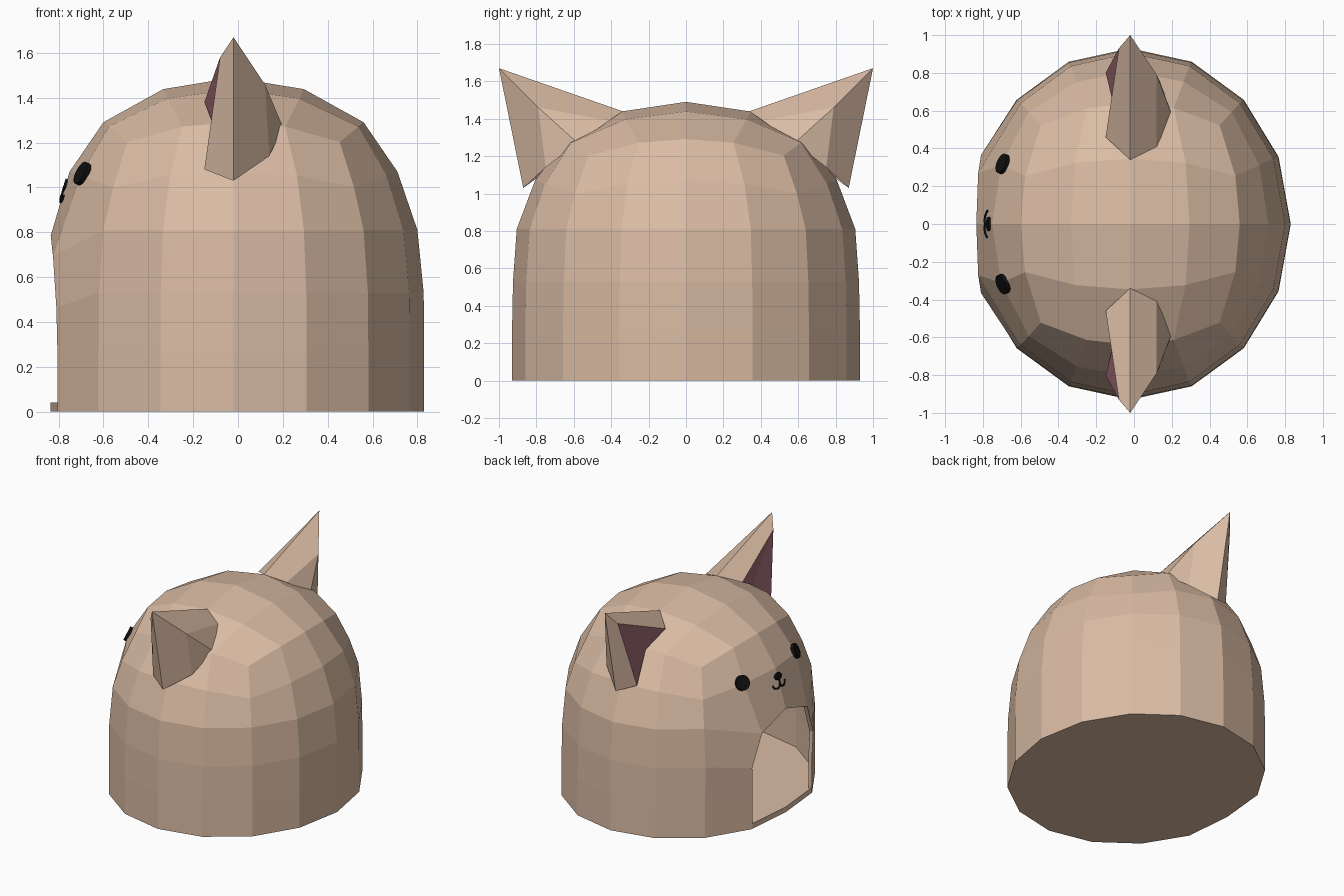
import bpy, bmesh, math
from mathutils import Vector
from mathutils.bvhtree import BVHTree

if "Cube" in bpy.data.objects:
    bpy.data.objects.remove(bpy.data.objects["Cube"])

CX = -0.02  # centre line of the shell and ears


def material(name, rgb):
    m = bpy.data.materials.new(name)
    m.diffuse_color = (*rgb, 1)
    m.use_nodes = True
    m.node_tree.nodes["Principled BSDF"].inputs["Base Color"].default_value = m.diffuse_color
    return m


TAN = material("tan", (0.70, 0.50, 0.37))
PINK = material("pink", (0.36, 0.15, 0.18))
BLACK = material("black", (0.005, 0.005, 0.005))


def add(name, data, *mats):
    ob = bpy.data.objects.new(name, data)
    bpy.context.collection.objects.link(ob)
    for m in mats:
        data.materials.append(m)
    return ob


def mesh_from(name, verts, faces, *mats):
    me = bpy.data.meshes.new(name)
    me.from_pydata(verts, [], faces)
    bm = bmesh.new()
    bm.from_mesh(me)
    bmesh.ops.recalc_face_normals(bm, faces=bm.faces)
    bm.to_mesh(me)
    bm.free()
    return add(name, me, *mats)


def mirror_y(ob):
    m = ob.modifiers.new("mirror", 'MIRROR')
    m.use_axis = (False, True, False)


def ring_point(k, rx, ry, z):
    a = math.radians(22.5 * k)
    return Vector((CX + rx * math.cos(a), ry * math.sin(a), z))


# Shell: upper half of a 4x4 quad sphere, with its rim extruded to the ground
bm = bmesh.new()
bmesh.ops.create_cube(bm, size=2)
bmesh.ops.subdivide_edges(bm, edges=bm.edges[:], cuts=3, use_grid_fill=True)
bmesh.ops.delete(bm, geom=[v for v in bm.verts if v.co.z < -0.1], context='VERTS')
for v in bm.verts:
    middle_row = abs(v.co.z - 0.5) < 0.01
    d = Vector([math.tan(c * math.pi / 4) for c in v.co]).normalized()
    s = 0.965 if middle_row else 1
    v.co = (CX + 0.82 * s * d.x, 0.905 * s * d.y, 0.81 + 0.68 * d.z)


def column(v, rx, ry):
    return round(math.degrees(math.atan2(v.co.y / ry, (v.co.x - CX) / rx)) / 22.5) % 16


rows = [(0.82, 0.905, 0.81), (0.848, 0.925, 0.53), (0.85, 0.93, 0.27), (0.85, 0.93, 0.0)]
grid = {}
for i, (rx, ry, z) in enumerate(rows):
    edges = [e for e in bm.edges if e.is_boundary]
    if i:
        geom = bmesh.ops.extrude_edge_only(bm, edges=edges)["geom"]
        ring = [g for g in geom if isinstance(g, bmesh.types.BMVert)]
    else:
        ring = list({v for e in edges for v in e.verts})
    for v in ring:
        k = column(v, rx, ry)
        v.co = ring_point(k, rx, ry, z)
        grid[i, k] = v

# Arched doorway on the -x side
grid[0, 8].co = (-0.835, 0, 0.785)
for k, s in ((7, 1), (9, -1)):
    grid[0, k].co = (-0.825, 0.27 * s, 0.695)
    grid[1, k].co = (-0.81, 0.365 * s, 0.465)
bmesh.ops.delete(bm, geom=[grid[i, 8] for i in (1, 2, 3)], context='VERTS')
bmesh.ops.recalc_face_normals(bm, faces=bm.faces)
if max(bm.faces, key=lambda f: f.calc_center_median().z).normal.z < 0:
    bmesh.ops.reverse_faces(bm, faces=bm.faces[:])
surface = BVHTree.FromBMesh(bm)
me = bpy.data.meshes.new("shell")
bm.to_mesh(me)
bm.free()
shell = add("shell", me, TAN)
sol = shell.modifiers.new("wall", 'SOLIDIFY')
sol.thickness, sol.offset = 0.025, -1

# Floor slab with the door sill
base = [ring_point(k, 0.846, 0.926, 0) for k in range(16)]
base[8].x = -0.835
mesh_from("floor", base + [p + Vector((0, 0, 0.04)) for p in base],
          [range(16), range(16, 32)] +
          [(k, (k + 1) % 16, 16 + (k + 1) % 16, 16 + k) for k in range(16)], TAN)

# Ears: folded back, open pink front
ear = [(CX, 1.0, 1.67),                              # 0 tip
       (CX, 0.34, 1.44), (0.12, 0.41, 1.39),         # 1-2 upper base
       (0.20, 0.58, 1.27), (0.14, 0.75, 1.14),       # 3-4 back base
       (CX, 0.87, 1.03), (0.12, 0.79, 1.46),         # 5 outer base, 6 back bulge
       (-0.15, 0.46, 1.38), (-0.15, 0.80, 1.08),     # 7-8 front base
       (-0.08, 0.93, 1.58), (-0.11, 0.64, 1.28)]     # 9 inner tip, 10 inner base
ears = mesh_from("ears", ear, [(0, 1, 2, 6), (6, 2, 3), (6, 3, 4), (0, 6, 4, 5),
                               (0, 9, 7, 1), (0, 5, 8, 9), (9, 8, 10), (9, 10, 7)], TAN, PINK)
for p in ears.data.polygons[-2:]:
    p.material_index = 1
mirror_y(ears)


def on_face(y, z, lift=0.004):
    hit = surface.ray_cast(Vector((-2, y, z)), Vector((1, 0, 0)))[0]
    return hit - Vector((lift, 0, 0))


def disc(name, centre, normal, ry, rz):
    bm = bmesh.new()
    bmesh.ops.create_cone(bm, cap_ends=True, segments=20, radius1=1, radius2=1, depth=0.03)
    q = Vector(normal).to_track_quat('Z', 'Y')
    for v in bm.verts:
        v.co = q @ Vector((v.co.x * ry, v.co.y * rz, v.co.z)) + Vector(centre)
    me = bpy.data.meshes.new(name)
    bm.to_mesh(me)
    bm.free()
    return add(name, me, BLACK)


# Eyes and nose
mirror_y(disc("eyes", on_face(0.317, 1.06, -0.004), (-1, 0.42, 0.52), 0.054, 0.054))
disc("nose", on_face(0, 1.01, -0.007), (-1, 0, 0.31), 0.036, 0.026)

# Mouth: short stem and two hooks
cu = bpy.data.curves.new("mouth", 'CURVE')
cu.dimensions = '3D'
cu.bevel_depth, cu.bevel_resolution = 0.006, 1
hook = [(0.035 - 0.035 * math.cos(t * math.pi / 8), 0.965 - 0.03 * math.sin(t * math.pi / 8))
        for t in range(9)]
for path in ([(0, 1.01), (0, 0.965)], hook, [(-y, z) for y, z in hook]):
    sp = cu.splines.new('POLY')
    sp.points.add(len(path) - 1)
    for pt, (y, z) in zip(sp.points, path):
        pt.co = (*on_face(y, z), 1)
add("mouth", cu, BLACK)
